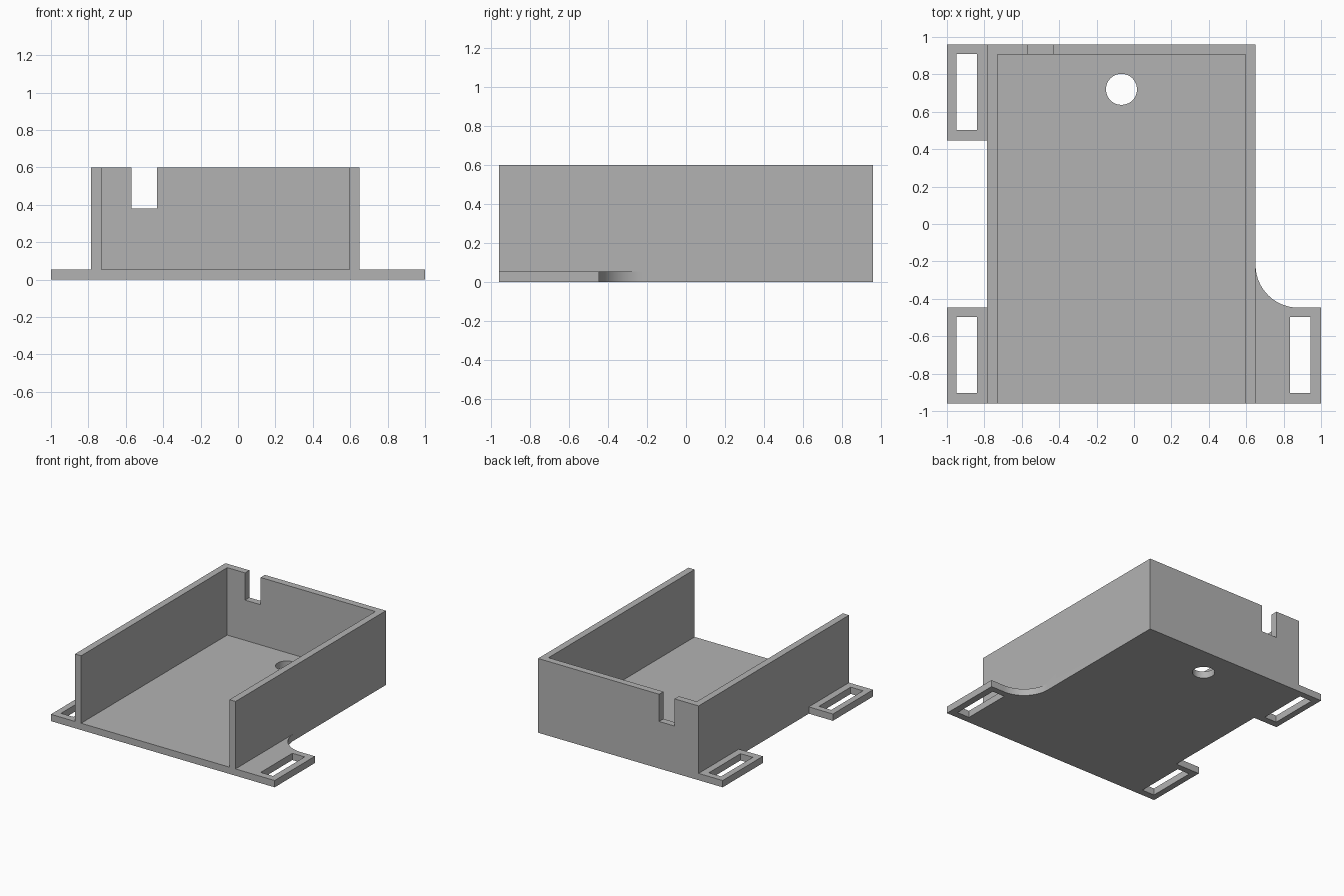
import bpy, bmesh
from math import cos, sin, pi, radians

default = bpy.data.objects.get("Cube")
if default:
    bpy.data.objects.remove(default, do_unlink=True)

grey = bpy.data.materials.new("plain grey")
grey.use_nodes = True
colour = (0.45, 0.45, 0.45, 1)
grey.diffuse_color = colour
grey.node_tree.nodes["Principled BSDF"].inputs["Base Color"].default_value = colour

FLOOR, TOP, WALL = 0.055, 0.6, 0.055
LEFT, RIGHT, BACK = -0.785, 0.65, 0.96
TAB_Y = 0.447


def prism(name, outline, z0, z1):
    """Extrude a closed plan outline between two heights."""
    bm = bmesh.new()
    face = bm.faces.new([bm.verts.new((x, y, z0)) for x, y in outline])
    up = bmesh.ops.extrude_face_region(bm, geom=[face])
    verts = [v for v in up["geom"] if isinstance(v, bmesh.types.BMVert)]
    bmesh.ops.translate(bm, verts=verts, vec=(0, 0, z1 - z0))
    bmesh.ops.recalc_face_normals(bm, faces=bm.faces[:])
    mesh = bpy.data.meshes.new(name)
    bm.to_mesh(mesh)
    bm.free()
    mesh.materials.append(grey)
    obj = bpy.data.objects.new(name, mesh)
    bpy.context.collection.objects.link(obj)
    return obj


def rect(x0, x1, y0, y1):
    return [(x0, y0), (x1, y0), (x1, y1), (x0, y1)]


def arc(cx, cy, r, start, end, steps):
    angles = [start + (end - start) * i / steps for i in range(steps + 1)]
    return [(cx + r * cos(a), cy + r * sin(a)) for a in angles]


def combine(target, tool, operation):
    """Apply a boolean and discard the tool."""
    tool.hide_render = True
    bpy.context.view_layer.objects.active = target
    mod = target.modifiers.new("bool", "BOOLEAN")
    mod.operation, mod.solver, mod.object = operation, "EXACT", tool
    bpy.ops.object.modifier_apply(modifier=mod.name)
    bpy.data.objects.remove(tool, do_unlink=True)


# Base plate with strap tabs and a concave fillet on the +x tab
fillet = 0.228
outline = [(-1, -BACK), (1, -BACK), (1, -TAB_Y)]
outline += arc(RIGHT + fillet, -TAB_Y + fillet, fillet, 1.5 * pi, pi, 24)
outline += [(RIGHT, BACK), (-1, BACK), (-1, TAB_Y), (LEFT, TAB_Y),
            (LEFT, -TAB_Y), (-1, -TAB_Y)]
tray = prism("tray", outline, 0, FLOOR)

# Side and back walls, open at the front
walls = prism("walls", [
    (LEFT, -BACK), (LEFT + WALL, -BACK), (LEFT + WALL, BACK - WALL),
    (RIGHT - WALL, BACK - WALL), (RIGHT - WALL, -BACK), (RIGHT, -BACK),
    (RIGHT, BACK), (LEFT, BACK)], FLOOR / 2, TOP)
combine(tray, walls, "UNION")

# Strap slots, round floor hole and cable notch
for x0, x1, y0 in ((-0.95, -0.84, 0.503), (-0.95, -0.84, -0.903), (0.835, 0.945, -0.903)):
    combine(tray, prism("slot_cutter", rect(x0, x1, y0, y0 + 0.405), -1, 1), "DIFFERENCE")
hole = arc(-0.067, 0.72, 0.083, 0, 2 * pi, 48)[:-1]
combine(tray, prism("hole_cutter", hole, -1, 1), "DIFFERENCE")
notch = rect(-0.57, -0.432, BACK - 0.1, BACK + 0.1)
combine(tray, prism("notch_cutter", notch, 0.38, 1), "DIFFERENCE")

# Smooth the fillet and hole, keep edges sharp
tray.select_set(True)
bpy.context.view_layer.objects.active = tray
bpy.ops.object.shade_smooth_by_angle(angle=radians(30))
